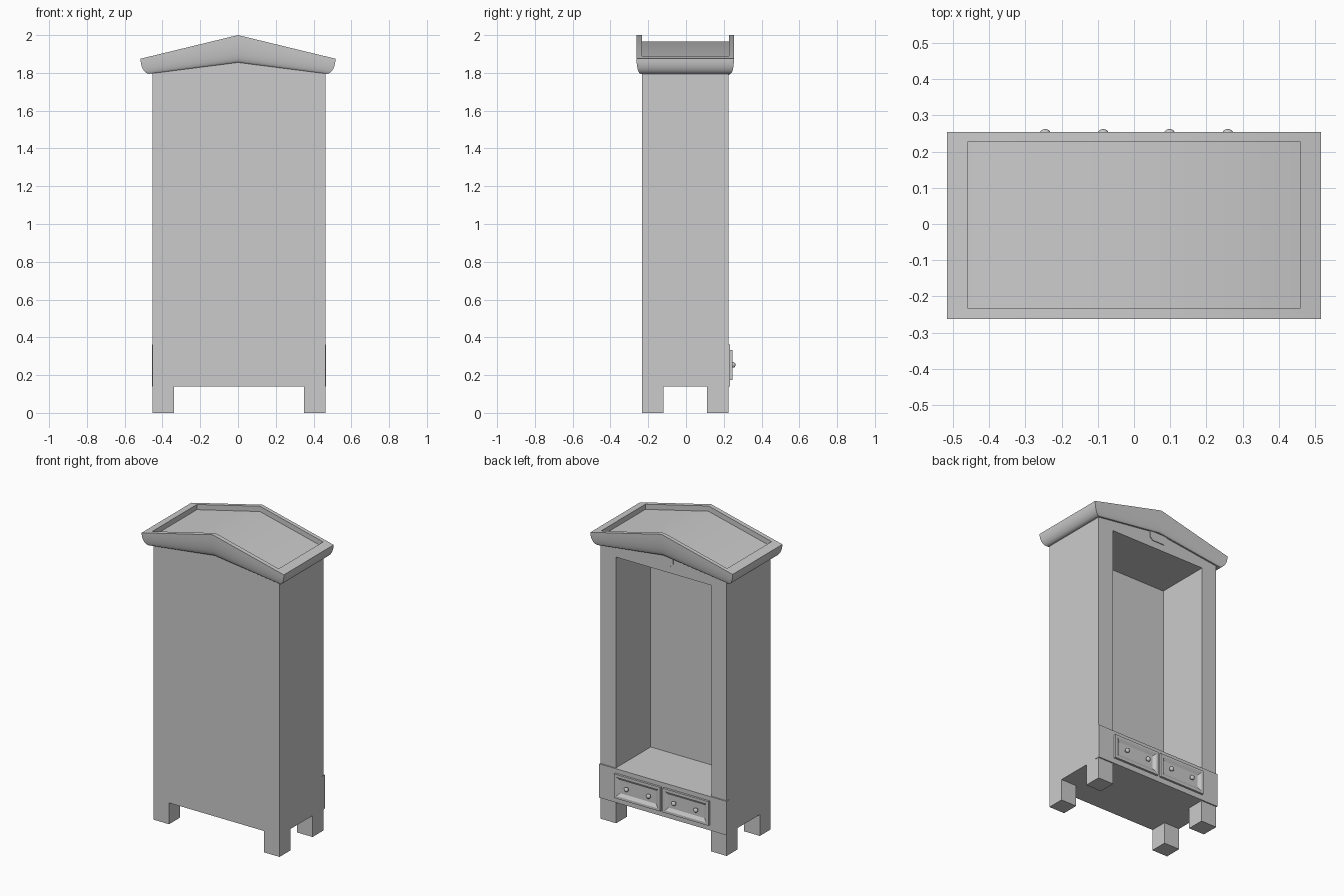
import bpy, bmesh, math

if "Cube" in bpy.data.objects:
    bpy.data.objects.remove(bpy.data.objects["Cube"])

mat = bpy.data.materials.new("plain_grey")
mat.use_nodes = True
grey = (0.6, 0.6, 0.6, 1)
mat.diffuse_color = grey
mat.node_tree.nodes["Principled BSDF"].inputs["Base Color"].default_value = grey

# Cabinet extents
X0, X1, Y0, Y1 = -0.452, 0.464, -0.232, 0.224
LEG_TOP, BOARD_TOP = 0.14, 0.362


def finish(name, bm, smooth=False):
    bmesh.ops.recalc_face_normals(bm, faces=bm.faces)
    mesh = bpy.data.meshes.new(name)
    bm.to_mesh(mesh)
    bm.free()
    mesh.materials.append(mat)
    ob = bpy.data.objects.new(name, mesh)
    bpy.context.collection.objects.link(ob)
    if smooth:
        bpy.ops.object.select_all(action='DESELECT')
        ob.select_set(True)
        bpy.context.view_layer.objects.active = ob
        bpy.ops.object.shade_smooth_by_angle(angle=math.radians(30))
    return ob


def bridge(bm, a, b):
    for i in range(len(a)):
        j = (i + 1) % len(a)
        bm.faces.new((a[i], a[j], b[j], b[i]))


def rect(bm, x0, x1, z0, z1, y):
    return [bm.verts.new((x, y, z)) for x, z in ((x0, z0), (x1, z0), (x1, z1), (x0, z1))]


def box(name, x0, x1, y0, y1, z0, z1):
    bm = bmesh.new()
    a, b = rect(bm, x0, x1, z0, z1, y0), rect(bm, x0, x1, z0, z1, y1)
    bm.faces.new(a)
    bm.faces.new(b)
    bridge(bm, a, b)
    return finish(name, bm)


# Case: gabled prism with a deep open niche
bm = bmesh.new()
outline = ((X0, LEG_TOP), (X1, LEG_TOP), (X1, 1.81), (0, 1.87), (X0, 1.81))
plain, opened = [[bm.verts.new((x, y, z)) for x, z in outline] for y in (Y0, Y1)]
bm.faces.new(plain)
bridge(bm, plain, opened)
niche = (-0.343, 0.352, BOARD_TOP, 1.745)
rim, deep = rect(bm, *niche, Y1), rect(bm, *niche, -0.137)
bridge(bm, rim, deep)
bm.faces.new(deep)
for i, j in ((0, 1), (1, 2)):
    bm.faces.new((opened[i], opened[j], rim[j], rim[i]))
bm.faces.new((opened[2], opened[3], opened[4], rim[3], rim[2]))
bm.faces.new((opened[4], opened[0], rim[0], rim[3]))
finish("cabinet_case", bm)

# Four block legs
for sx, (xa, xb) in (("a", (X0, -0.338)), ("b", (0.35, X1))):
    for sy, (ya, yb) in (("front", (Y0, -0.12)), ("back", (0.11, Y1))):
        box(f"{sy}_leg_{sx}", xa, xb, ya, yb, 0, LEG_TOP)

# Gabled cornice: rounded moulding, flat rim and sunken roof deck
bm = bmesh.new()
STEPS = 8
rings = []
for k in range(STEPS + 1):
    t = math.radians(90) * k / STEPS
    s = 1 - math.cos(t)
    rings.append((0.045 * (1 - math.sin(t)), 1.795 + 0.08 * s, 1.855 + 0.145 * s))
rings += [(0.058, 1.889, 2.0), (0.058, 1.855, 1.965)]
loops = []
for d, edge, ridge in rings:
    xa, xb, ya, yb = -0.516 + d, 0.516 - d, -0.262 + d * 0.5, 0.254 - d * 0.45
    pts = ((xa, ya, edge), (0, ya, ridge), (xb, ya, edge),
           (xb, yb, edge), (0, yb, ridge), (xa, yb, edge))
    loops.append([bm.verts.new(p) for p in pts])
for a, b in zip(loops, loops[1:]):
    bridge(bm, a, b)
for r in (loops[0], loops[-1]):
    bm.faces.new((r[0], r[1], r[4], r[5]))
    bm.faces.new((r[1], r[2], r[3], r[4]))
finish("gabled_cornice", bm, True)

# Drawer board across the base
box("drawer_board", X0 - 0.003, X1 + 0.003, 0.2, 0.232, LEG_TOP, BOARD_TOP)

# Drawers: raised frame, bevelled recess and flat panel, with round knobs
for n, (xa, xb, knobs) in enumerate(((-0.335, -0.002, (-0.245, -0.085)),
                                     (0.016, 0.35, (0.098, 0.259)))):
    bm = bmesh.new()
    steps = [(0, 0.228), (0, 0.246), (0.016, 0.246), (0.036, 0.234)]
    loops = [rect(bm, xa + d, xb - d, 0.175 + d, 0.333 - d, y) for d, y in steps]
    for a, b in zip(loops, loops[1:]):
        bridge(bm, a, b)
    bm.faces.new(loops[-1])
    finish(f"drawer_{n + 1}", bm)
    for k, x in enumerate(knobs):
        bm = bmesh.new()
        bmesh.ops.create_uvsphere(bm, u_segments=16, v_segments=10, radius=0.015)
        bmesh.ops.scale(bm, vec=(1, 0.8, 1), verts=bm.verts)
        bmesh.ops.translate(bm, vec=(x, 0.25, 0.254), verts=bm.verts)
        finish(f"knob_{n + 1}_{k + 1}", bm, True)
        box(f"knob_stem_{n + 1}_{k + 1}", x - 0.006, x + 0.006, 0.23, 0.248, 0.248, 0.26)

# Small rounded plate under the gable
bm = bmesh.new()
shape = ((-0.065, 1.85), (-0.065, 1.81), (-0.045, 1.79), (0.045, 1.79), (0.065, 1.81), (0.065, 1.85))
a, b = [[bm.verts.new((x, y, z)) for x, z in shape] for y in (Y1 - 0.002, Y1 + 0.005)]
bridge(bm, a, b)
bm.faces.new(a)
bm.faces.new(b)
finish("gable_plate", bm)
